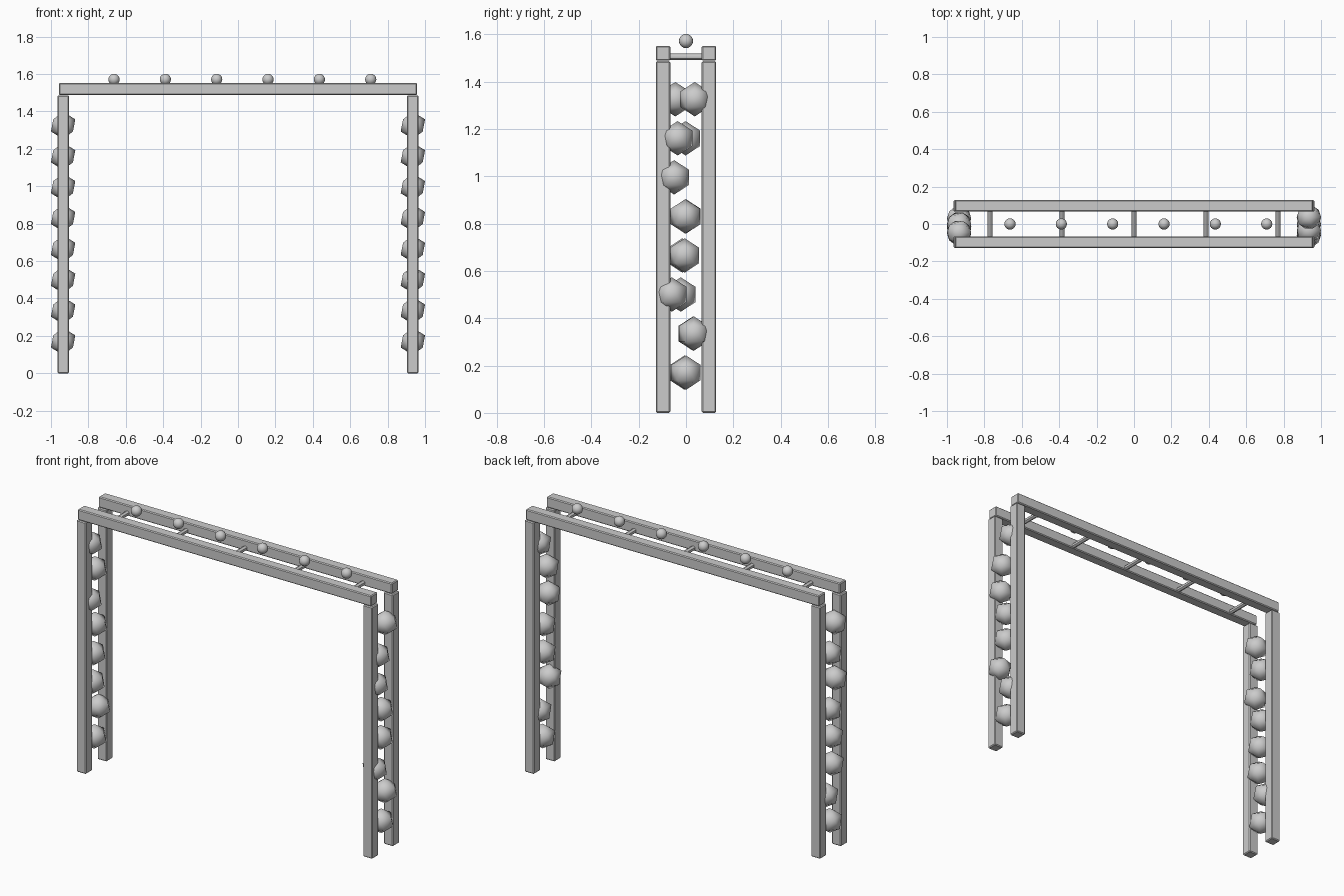
import bpy
from math import pi

if "Cube" in bpy.data.objects:
    bpy.data.objects.remove(bpy.data.objects["Cube"])


def bar(name, loc, size, bevel=0.005):
    bpy.ops.mesh.primitive_cube_add(size=1, location=loc)
    o = bpy.context.object
    o.name = name
    o.scale = size
    bpy.ops.object.transform_apply(location=False, rotation=False, scale=True)
    m = o.modifiers.new("bevel", 'BEVEL')
    m.width = bevel
    m.segments = 1
    return o


POST_X, RAIL_Y, W = 0.935, 0.097, 0.061
POST_H, TOP = 1.486, 1.551

# Four posts and two top beams
for sy, side in ((-1, "front"), (1, "back")):
    for sx, hand in ((-1, "left"), (1, "right")):
        bar(f"{side}_{hand}_post", (sx * POST_X, sy * RAIL_Y, POST_H / 2), (W, W, POST_H))
    bar(f"{side}_top_beam", (0, sy * RAIL_Y, (POST_H + TOP) / 2 + 0.001),
        (1.916, W, TOP - POST_H - 0.002))

# Round rungs joining the beams
for i in range(5):
    bpy.ops.mesh.primitive_cylinder_add(vertices=12, radius=0.0135, depth=0.15,
                                        location=((i - 2) * 0.385, 0, 1.504),
                                        rotation=(pi / 2, 0, 0))
    bpy.context.object.name = f"rung_{i + 1}"
    bpy.ops.object.shade_smooth_by_angle()

# Faceted climbing holds between the posts, staggered in depth
holds = {
    "left": (-1, (-0.006, 0.03, -0.022, -0.015, 0.0, -0.05, -0.002, -0.045)),
    "right": (1, (0.0, 0.033, -0.06, -0.006, -0.003, -0.05, -0.035, 0.037)),
}
for hand, (sx, offsets) in holds.items():
    for i, y in enumerate(offsets):
        bpy.ops.mesh.primitive_ico_sphere_add(subdivisions=1, radius=0.0727,
                                              location=(sx * POST_X, y, 0.17 + i * 0.165))
        bpy.context.object.name = f"{hand}_hold_{i + 1}"
        bpy.ops.object.shade_smooth()

# Small round lamps above the beams
for i in range(6):
    bpy.ops.mesh.primitive_uv_sphere_add(segments=16, ring_count=10, radius=0.03,
                                         location=(-0.663 + i * 0.2745, 0, 1.571))
    bpy.context.object.name = f"lamp_{i + 1}"
    bpy.ops.object.shade_smooth()
